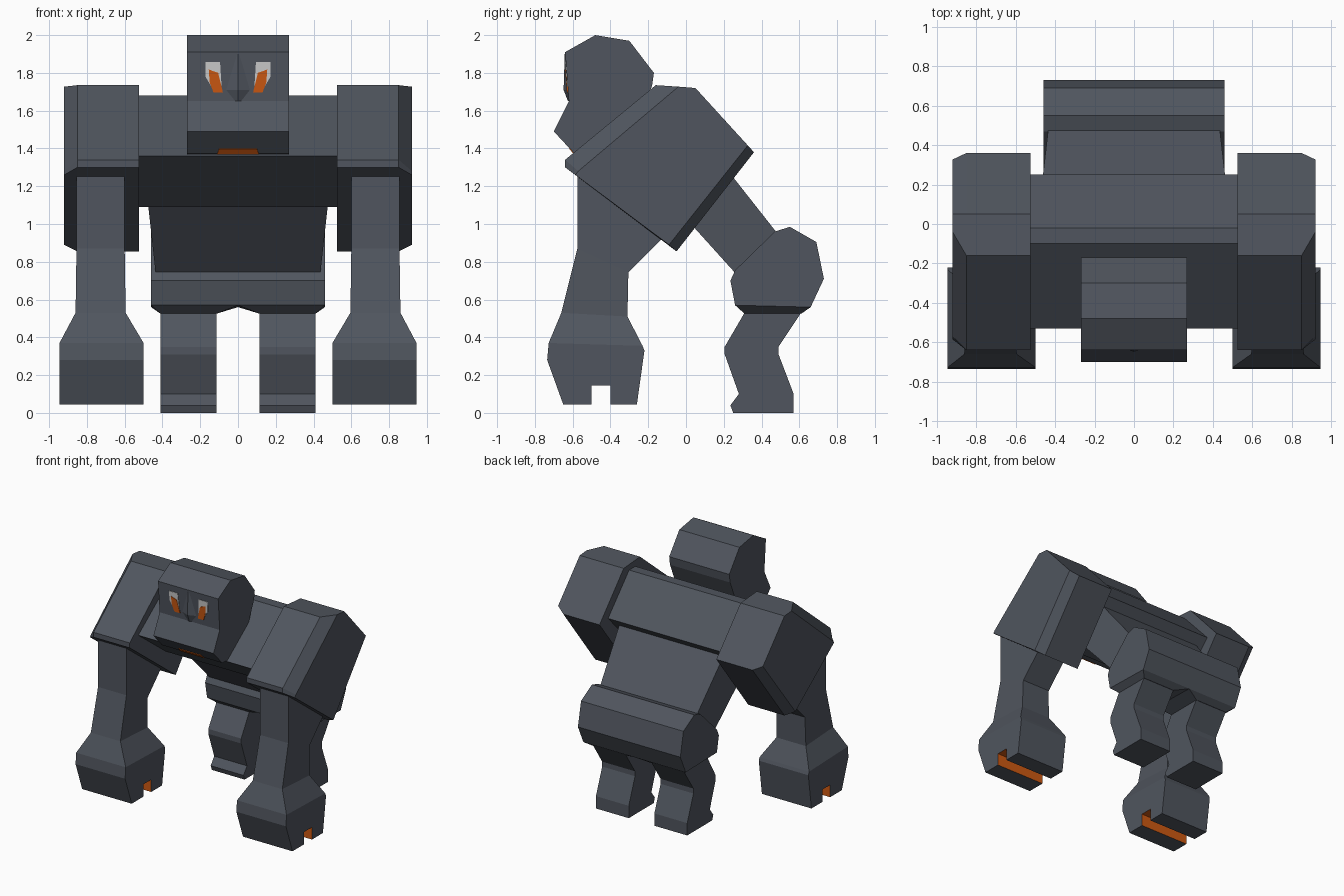
import bpy, bmesh


def material(name, rgb):
    m = bpy.data.materials.new(name)
    m.diffuse_color = (*rgb, 1)
    return m


STONE = material("dark stone", (0.080, 0.091, 0.112))
GLOW = material("burnt orange", (0.62, 0.10, 0.006))
PALE = material("pale grey", (0.62, 0.62, 0.62))


def loft(name, rings, mat=STONE, mirror=False):
    """Skin a list of equal-length point rings and cap both ends."""
    bm = bmesh.new()
    vr = [[bm.verts.new(p) for p in r] for r in rings]
    n = len(vr[0])
    for a, b in zip(vr, vr[1:]):
        for i in range(n):
            j = (i + 1) % n
            bm.faces.new((a[i], a[j], b[j], b[i]))
    bm.faces.new(vr[0])
    bm.faces.new(vr[-1][::-1])
    bmesh.ops.recalc_face_normals(bm, faces=bm.faces)
    me = bpy.data.meshes.new(name)
    bm.to_mesh(me)
    bm.free()
    ob = bpy.data.objects.new(name, me)
    bpy.context.collection.objects.link(ob)
    me.materials.append(mat)
    if mirror:
        ob.modifiers.new("mirror", "MIRROR").use_mirror_merge = False
    return ob


def at_x(x, prof):
    return [(x, y, z) for y, z in prof]


def prism(name, prof, x0, x1, **kw):
    return loft(name, [at_x(x0, prof), at_x(x1, prof)], **kw)


def band(x0, x1, front, back):
    """Four-sided section from a front and a back (y, z) edge."""
    return [(x0, *front), (x1, *front), (x1, *back), (x0, *back)]


# Head
prism("head", [(-0.64, 1.91), (-0.48, 2.0), (-0.30, 1.97), (-0.17, 1.80),
               (-0.18, 1.73), (-0.27, 1.52), (-0.50, 1.365), (-0.59, 1.372),
               (-0.70, 1.49), (-0.62, 1.65)], -0.27, 0.27)

# Nose ridge: low wedge on the face
loft("nose", [[(-0.01, -0.637, 1.90), (0, -0.642, 1.90), (0.01, -0.637, 1.90)],
              [(-0.075, -0.62, 1.71), (0, -0.648, 1.71), (0.075, -0.62, 1.71)],
              [(-0.03, -0.615, 1.65), (0, -0.625, 1.65), (0.03, -0.615, 1.65)]])


# Eyes: thin plates lying on the sloping face
def face_plate(name, pts, out, mat):
    rings = [[(x, -0.64 + (1.91 - z) * 0.077 - o, z) for x, z in pts]
             for o in (out, out - 0.008)]
    loft(name, rings, mat, mirror=True)


face_plate("eye_white", [(0.172, 1.858), (0.095, 1.858), (0.085, 1.70),
                         (0.125, 1.70), (0.172, 1.78)], 0.004, PALE)
face_plate("eye_iris", [(0.155, 1.818), (0.105, 1.80), (0.08, 1.697),
                        (0.13, 1.697), (0.15, 1.75)], 0.007, GLOW)

# Mouth: thin plate on the sloping underside of the jaw
loft("mouth", [[(-0.11, -0.590 + o, 1.370 + o), (0.11, -0.590 + o, 1.370 + o),
                (0.10, -0.617 + o, 1.400 + o), (-0.10, -0.617 + o, 1.400 + o)]
               for o in (-0.002, 0.003)], GLOW)

# Chest
prism("chest", [(-0.10, 1.68), (-0.02, 1.68), (0.25, 1.39), (-0.04, 1.09),
                (-0.17, 1.09), (-0.53, 1.36)], -0.54, 0.54)

# Shoulders: outer edges chamfered
P = [(-0.64, 1.30), (-0.64, 1.34), (-0.16, 1.735), (0.05, 1.72),
     (0.36, 1.38), (-0.05, 0.855)]
Q = [(-0.585, 1.26), (-0.57, 1.28), (-0.04, 1.727), (0.05, 1.72),
     (0.327, 1.416), (-0.09, 0.89)]
loft("shoulder", [at_x(0.525, P), at_x(0.85, P), at_x(0.92, Q)], mirror=True)

# Arms: upper arm flaring into the hand
loft("arm", [band(0.60, 0.855, (-0.575, 1.28), (-0.05, 1.00)),
             band(0.60, 0.855, (-0.575, 0.87), (-0.305, 0.745)),
             band(0.595, 0.86, (-0.66, 0.53), (-0.31, 0.51)),
             band(0.50, 0.945, (-0.727, 0.37), (-0.23, 0.355))], mirror=True)

# Hands: block with a glowing slot underneath
hand = prism("hand", [(-0.727, 0.37), (-0.735, 0.28), (-0.65, 0.045),
                      (-0.50, 0.045), (-0.50, 0.145), (-0.40, 0.145),
                      (-0.40, 0.045), (-0.26, 0.045), (-0.22, 0.33),
                      (-0.23, 0.355)], 0.50, 0.945, mirror=True)
hand.data.materials.append(GLOW)
for f in hand.data.polygons:
    c = f.center
    if -0.51 < c.y < -0.39 and 0.05 < c.z < 0.15 and abs(f.normal.x) < 0.5:
        f.material_index = 1

# Waist: tapering from chest to pelvis
loft("waist", [band(-0.48, 0.48, (-0.10, 1.14), (0.09, 1.45)),
               band(-0.435, 0.435, (0.27, 0.73), (0.48, 0.955))])

# Pelvis
prism("pelvis", [(0.47, 0.96), (0.55, 0.985), (0.69, 0.905), (0.73, 0.71),
                 (0.66, 0.56), (0.26, 0.57), (0.235, 0.70), (0.26, 0.755)],
      -0.46, 0.46)

# Hip wedges between pelvis and legs
loft("hip", [band(0.0, 0.46, (0.26, 0.57), (0.66, 0.56)),
             band(0.115, 0.41, (0.31, 0.525), (0.61, 0.525))], mirror=True)

# Legs with feet
prism("leg", [(0.31, 0.53), (0.205, 0.35), (0.205, 0.31), (0.28, 0.10),
              (0.235, 0.04), (0.25, 0), (0.57, 0), (0.57, 0.10),
              (0.49, 0.31), (0.49, 0.35), (0.61, 0.53)],
      0.115, 0.41, mirror=True)
